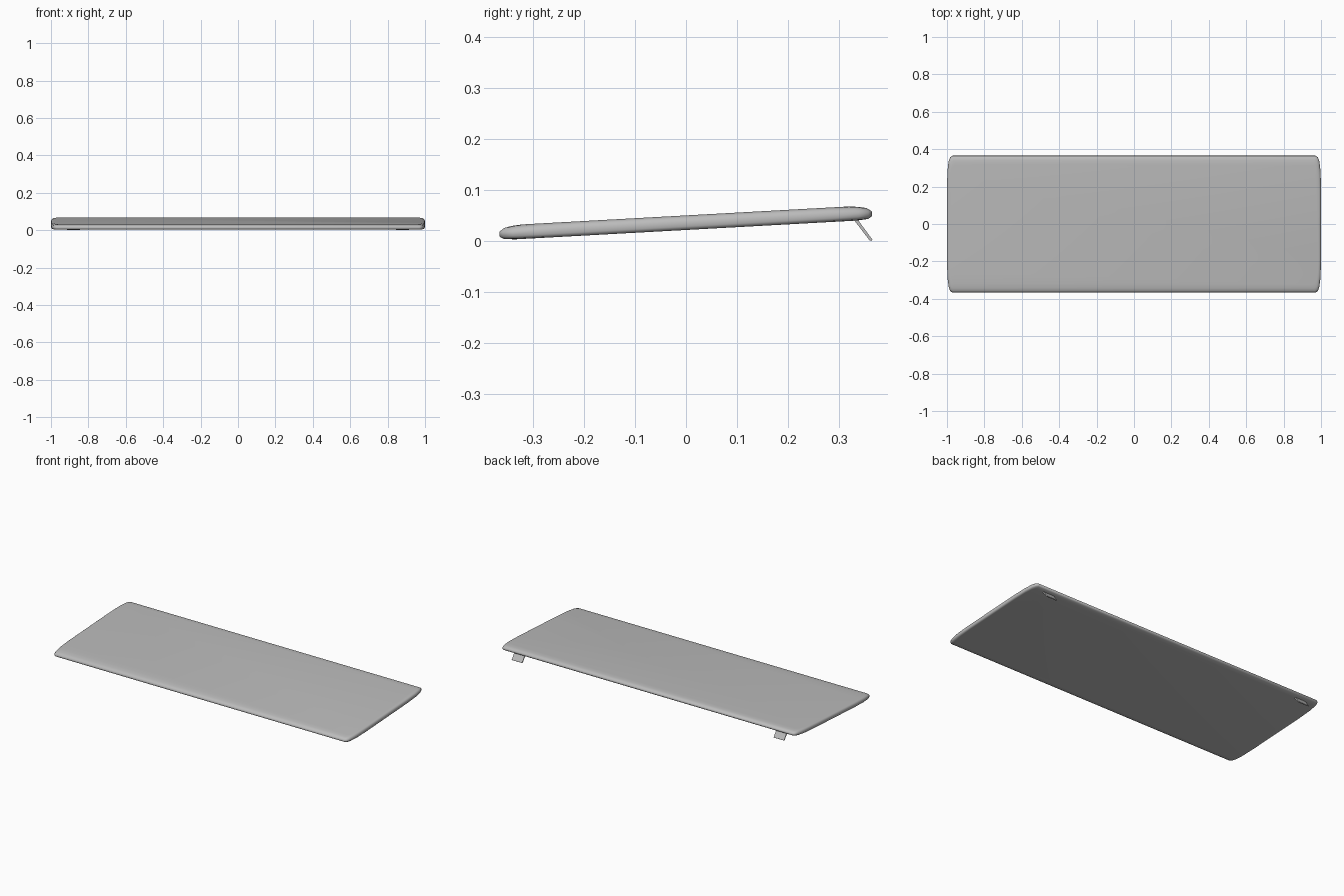
import bpy, bmesh, math
from mathutils import Matrix

cube = bpy.data.objects.get("Cube")
if cube:
    bpy.data.objects.remove(cube)

grey = bpy.data.materials.new("light_grey")
grey.use_nodes = True
COLOUR = (0.5, 0.5, 0.5, 1)
grey.diffuse_color = COLOUR
grey.node_tree.nodes["Principled BSDF"].inputs["Base Color"].default_value = COLOUR

HALF_X, HALF_Y = 1.0, 0.366
THICK = 0.0285
TILT = math.atan(0.055)


def add_object(name, bm):
    bmesh.ops.recalc_face_normals(bm, faces=bm.faces[:])
    mesh = bpy.data.meshes.new(name)
    bm.to_mesh(mesh)
    bm.free()
    mesh.materials.append(grey)
    obj = bpy.data.objects.new(name, mesh)
    bpy.context.collection.objects.link(obj)
    return obj


def outline(inset):
    """Plan outline with softly rounded corners, shrunk towards the middle."""
    corner = [(1, 0.2), (0.997, 0.29), (0.99, 0.34), (0.982, 0.359), (0.97, HALF_Y)]
    sx, sy = 1 - 0.3 * inset / HALF_X, 1 - inset / HALF_Y
    quarter = [(x * sx, y * sy) for x, y in corner]
    half = quarter + [(-x, y) for x, y in reversed(quarter)]
    return half + [(-x, -y) for x, y in half]


# Tilted slab: stacked outlines with softened top and bottom rims
bm = bmesh.new()
rim = [(0.03, 0), (0.008, 0.002), (0, 0.007),
       (0, THICK - 0.012), (0.01, THICK - 0.005), (0.024, THICK - 0.002), (0.045, THICK)]
rings = [[bm.verts.new((x, y, z)) for x, y in outline(inset)] for inset, z in rim]
for low, high in zip(rings, rings[1:]):
    for i in range(len(low)):
        j = (i + 1) % len(low)
        bm.faces.new((low[i], low[j], high[j], high[i]))
bm.faces.new(rings[0])
bm.faces.new(rings[-1])
for face in bm.faces:
    face.smooth = True
bm.transform(Matrix.Translation((0, 0, 0.0213)) @ Matrix.Rotation(TILT, 4, "X"))
add_object("slab", bm)

# Two slanted folding feet under the back edge
for side, name in ((1, "left_foot"), (-1, "right_foot")):
    bm = bmesh.new()
    profile = [(0.328, 0.043), (0.336, 0.043), (0.366, 0.002), (0.364, 0), (0.36, 0.001)]
    face = bm.faces.new([bm.verts.new((side * 0.88 - 0.035, y, z)) for y, z in profile])
    new = bmesh.ops.extrude_face_region(bm, geom=[face])["geom"]
    bmesh.ops.translate(bm, vec=(0.07, 0, 0),
                        verts=[v for v in new if isinstance(v, bmesh.types.BMVert)])
    add_object(name, bm)
